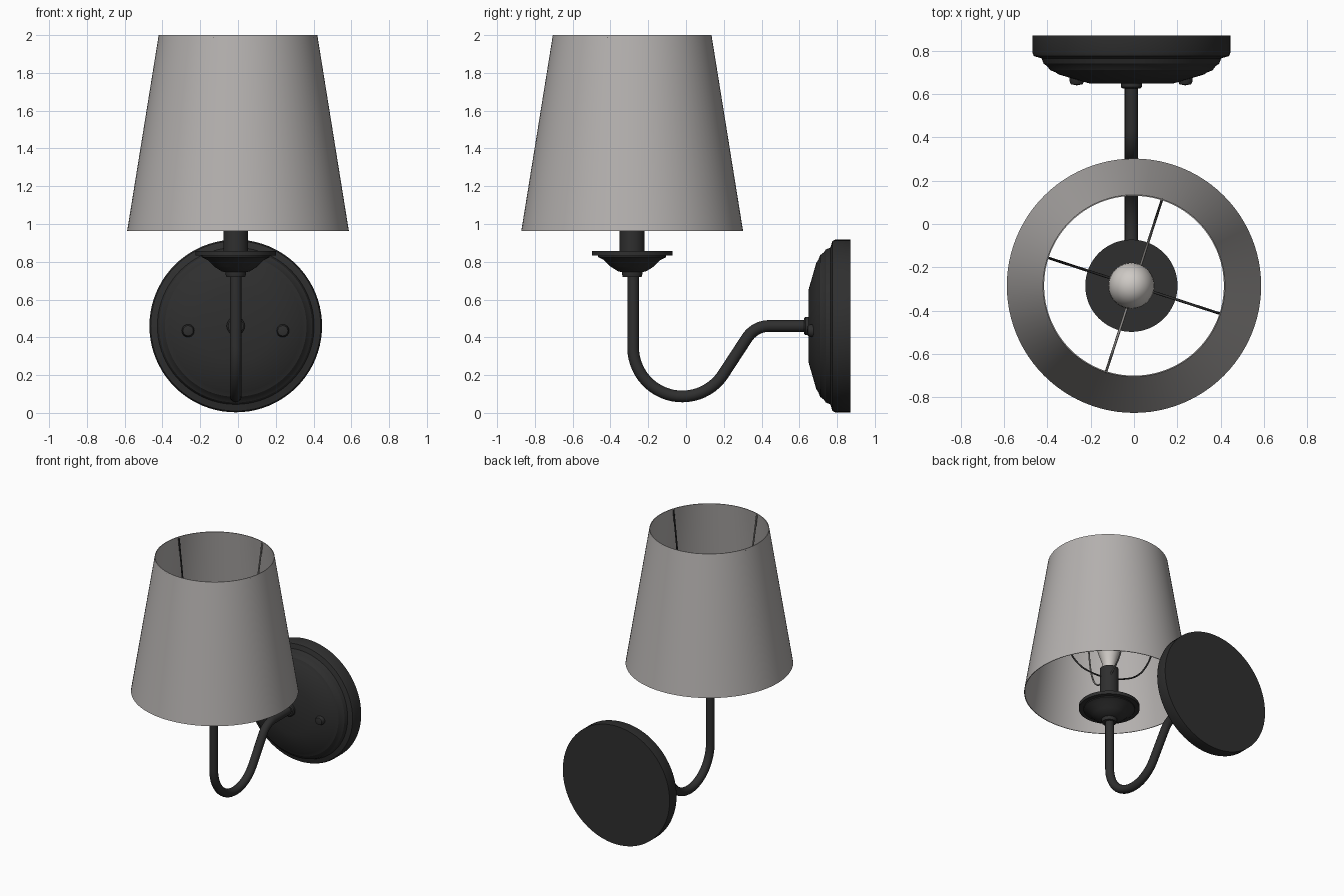
import bpy, bmesh, math

if "Cube" in bpy.data.objects:
    bpy.data.objects.remove(bpy.data.objects["Cube"])

CX, CY = -0.012, -0.285      # axis of the candle and bulb
PZ = 0.46                    # height of the wall plate centre


def material(name, rgb):
    m = bpy.data.materials.new(name)
    m.diffuse_color = (*rgb, 1)
    m.use_nodes = True
    m.node_tree.nodes["Principled BSDF"].inputs["Base Color"].default_value = m.diffuse_color
    return m


BLACK = material("matte_black", (0.028, 0.028, 0.028))
STEEL = material("light_wire", (0.25, 0.24, 0.23))
FABRIC = material("grey_fabric", (0.46, 0.44, 0.43))
GLASS = material("frosted_glass", (0.62, 0.59, 0.56))


def finish(obj, mat, angle=30):
    obj.data.materials.clear()
    obj.data.materials.append(mat)
    bpy.ops.object.select_all(action='DESELECT')
    obj.select_set(True)
    bpy.context.view_layer.objects.active = obj
    bpy.ops.object.shade_smooth_by_angle(angle=math.radians(angle))


def lathe(name, profile, origin, mat, axis='Z', sides=64, closed=False, angle=30):
    """Spin (radius, height) points; axis Y spins around the depth direction."""
    bm = bmesh.new()
    rings = []
    for r, h in profile:
        ring = []
        for i in range(sides if r > 0 else 1):
            a = 2 * math.pi * i / sides
            u, v = r * math.cos(a), r * math.sin(a)
            p = (u, v, h) if axis == 'Z' else (u, h, v)
            ring.append(bm.verts.new(p))
        rings.append(ring)
    pairs = list(zip(rings, rings[1:])) + ([(rings[-1], rings[0])] if closed else [])
    for a, b in pairs:
        for i in range(sides):
            j = (i + 1) % sides
            f = [a[i % len(a)], a[j % len(a)], b[j % len(b)], b[i % len(b)]]
            bm.faces.new(list(dict.fromkeys(f)))
    bmesh.ops.recalc_face_normals(bm, faces=bm.faces)
    mesh = bpy.data.meshes.new(name)
    bm.to_mesh(mesh)
    bm.free()
    obj = bpy.data.objects.new(name, mesh)
    obj.location = origin
    bpy.context.collection.objects.link(obj)
    finish(obj, mat, angle)
    return obj


def tube(name, points, radius, mat, smooth_path=False, res=4):
    """Round tube along a path, turned into a mesh."""
    cu = bpy.data.curves.new(name, 'CURVE')
    cu.dimensions = '3D'
    cu.bevel_depth = radius
    cu.bevel_resolution = res
    cu.use_fill_caps = True
    cu.resolution_u = 6
    sp = cu.splines.new('BEZIER')
    sp.bezier_points.add(len(points) - 1)
    for bp, p in zip(sp.bezier_points, points):
        bp.co = p
        bp.handle_left_type = bp.handle_right_type = 'AUTO' if smooth_path else 'VECTOR'
    if not smooth_path:
        cu.resolution_u = 1
    obj = bpy.data.objects.new(name, cu)
    bpy.context.collection.objects.link(obj)
    bpy.ops.object.select_all(action='DESELECT')
    obj.select_set(True)
    bpy.context.view_layer.objects.active = obj
    bpy.ops.object.convert(target='MESH')
    finish(bpy.context.object, mat, 50)


# Tapered shade: thin open cone
lathe("shade", [(0.587, 0.963), (0.42, 2.0), (0.415, 2.0), (0.582, 0.963)],
      (0, CY, 0), FABRIC, sides=96, closed=True)

# Stepped wall plate
lathe("wall_plate", [(0, 0.87), (0.457, 0.87), (0.457, 0.79), (0.45, 0.775),
                     (0.415, 0.765), (0.405, 0.74), (0.39, 0.73), (0.375, 0.71),
                     (0.35, 0.70), (0.335, 0.69), (0.19, 0.648), (0, 0.648)],
      (CX, 0, PZ), BLACK, axis='Y', sides=80, angle=25)

# Collar where the arm meets the plate
lathe("arm_collar", [(0, 0.66), (0.048, 0.66), (0.048, 0.632), (0.04, 0.625), (0, 0.625)],
      (CX, 0, PZ), BLACK, axis='Y', sides=32)

# Two mounting knobs
for side, x in (("left", -0.264), ("right", 0.237)):
    lathe("knob_" + side, [(0, 0.72), (0.034, 0.72), (0.034, 0.66), (0.027, 0.645), (0, 0.64)],
          (x, 0, 0.435), BLACK, axis='Y', sides=24, angle=50)

# Swan-neck arm: drop, large lower bend, rising slope, upper bend, straight to wall
path = [(CY + 0.005, 0.75)]
for i in range(25):
    a = math.radians(-90 + 145 * i / 24)
    path.append((-0.02 + 0.26 * math.sin(a), 0.347 - 0.26 * math.cos(a)))
for i in range(11):
    a = math.radians(56 * (1 - i / 10))
    path.append((0.44 - 0.14 * math.sin(a), PZ - 0.14 + 0.14 * math.cos(a)))
path.append((0.66, PZ))
tube("arm", [(CX, y, z) for y, z in path], 0.031, BLACK, res=6)

# Drip cup under the candle
lathe("cup", [(0, 0.72), (0.05, 0.72), (0.055, 0.738), (0.055, 0.745), (0.075, 0.75),
              (0.115, 0.775), (0.15, 0.81), (0.18, 0.825), (0.18, 0.832),
              (0.213, 0.832), (0.213, 0.857), (0, 0.857)],
      (CX, CY, 0), BLACK)

# Candle sleeve
lathe("candle", [(0, 0.85), (0.066, 0.85), (0.066, 1.15), (0, 1.15)],
      (CX, CY, 0), BLACK, sides=40)

# Bulb
lathe("bulb", [(0, 1.14), (0.04, 1.14), (0.045, 1.18), (0.06, 1.23), (0.08, 1.29),
               (0.098, 1.35), (0.107, 1.41), (0.104, 1.45), (0.09, 1.495),
               (0.065, 1.53), (0.035, 1.548), (0, 1.555)],
      (CX, CY, 0), GLASS, sides=40, angle=60)

# Four wires carrying the shade, from the candle up to the top rim
wire = [(0.05, 1.08), (0.12, 1.095), (0.21, 1.135), (0.29, 1.235),
        (0.34, 1.39), (0.375, 1.7), (0.417, 1.99)]
for k in range(4):
    a = math.radians(-18 + 90 * k)
    pts = [(r * math.cos(a), CY + r * math.sin(a), z) for r, z in wire]
    tube(f"shade_wire_{k + 1}", pts, 0.006, STEEL if k % 2 else BLACK, True, 2)
